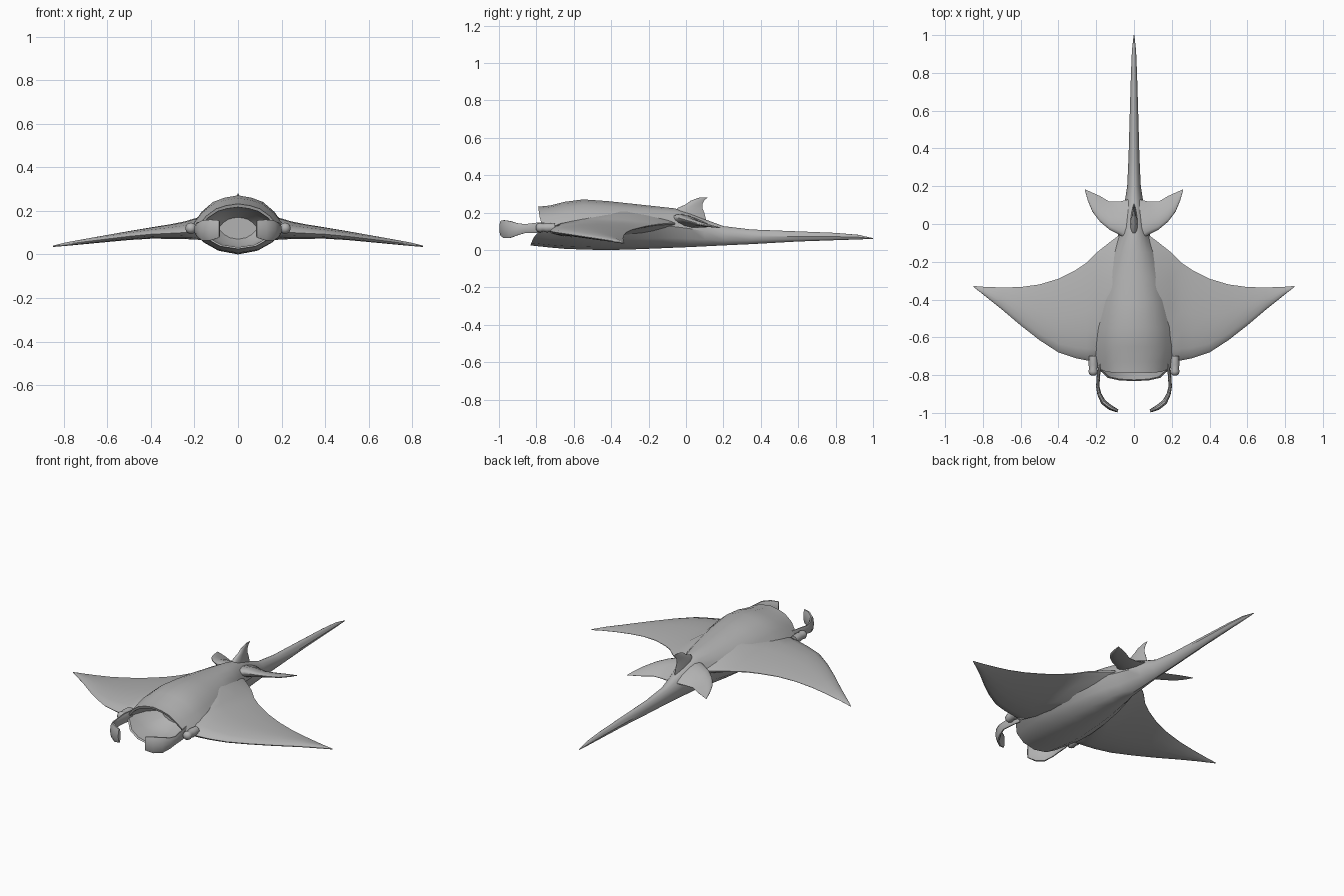
import bpy, bmesh, math

skin = bpy.data.materials.new("grey skin")
skin.diffuse_color = (0.45, 0.45, 0.45, 1)


def finish(name, bm, angle=40):
    """Turn a bmesh into a smooth-shaded object."""
    bmesh.ops.recalc_face_normals(bm, faces=bm.faces)
    mesh = bpy.data.meshes.new(name)
    bm.to_mesh(mesh)
    bm.free()
    mesh.materials.append(skin)
    obj = bpy.data.objects.new(name, mesh)
    bpy.context.collection.objects.link(obj)
    bpy.ops.object.select_all(action='DESELECT')
    obj.select_set(True)
    bpy.context.view_layer.objects.active = obj
    bpy.ops.object.shade_smooth_by_angle(angle=math.radians(angle))
    return obj


def loft(name, rings, angle=40):
    """Skin a list of equal-length point rings and cap both ends."""
    bm = bmesh.new()
    loops = [[bm.verts.new(p) for p in ring] for ring in rings]
    n = len(loops[0])
    for a, b in zip(loops, loops[1:]):
        for i in range(n):
            j = (i + 1) % n
            bm.faces.new((a[i], a[j], b[j], b[i]))
    bm.faces.new(loops[0])
    bm.faces.new(loops[-1])
    return finish(name, bm, angle)


# Half cross-section of the body: (share of half width, share of height)
HALF = [(0, 1), (0.28, 0.93), (0.52, 0.8), (0.76, 0.5), (1, 0),
        (0.72, -0.55), (0.42, -0.87), (0, -1)]


def body_ring(y, w, top, side, bot):
    yt, ys, yb = y if isinstance(y, tuple) else (y, y, y)
    pts = []
    for u, f in HALF:
        z = side + (f * (top - side) if f > 0 else -f * (bot - side))
        k = abs(f) ** 0.5
        pts.append((u * w, ys + ((yt if f > 0 else yb) - ys) * k, z))
    return pts + [(-x, y, z) for x, y, z in pts[-2:0:-1]]


# Body: mouth cavity, lips, back and tail in one skin
loft("body_and_tail", [body_ring(*s) for s in [
    (-0.60, 0.09, 0.17, 0.12, 0.07),
    (-0.66, 0.145, 0.2, 0.12, 0.04),
    (-0.73, 0.172, 0.215, 0.12, 0.03),
    ((-0.785, -0.765, -0.825), 0.18, 0.217, 0.12, 0.033),
    ((-0.79, -0.765, -0.832), 0.192, 0.232, 0.12, 0.025),
    (-0.73, 0.205, 0.238, 0.12, 0.014),
    (-0.65, 0.22, 0.258, 0.12, 0.007),
    (-0.55, 0.22, 0.271, 0.12, 0.003),
    (-0.42, 0.2, 0.262, 0.12, 0.0),
    (-0.28, 0.17, 0.247, 0.125, 0.004),
    (-0.15, 0.125, 0.233, 0.13, 0.009),
    (-0.06, 0.085, 0.223, 0.125, 0.013),
    (0.02, 0.07, 0.2, 0.115, 0.016),
    (0.10, 0.052, 0.165, 0.1, 0.02),
    (0.20, 0.036, 0.128, 0.08, 0.025),
    (0.35, 0.029, 0.11, 0.073, 0.032),
    (0.60, 0.022, 0.1, 0.073, 0.046),
    (0.80, 0.016, 0.092, 0.072, 0.053),
    (0.92, 0.011, 0.082, 0.069, 0.057),
    (1.00, 0.002, 0.064, 0.062, 0.06)]])

# Fin cross-section: (share of chord, share of half thickness)
FOIL = [(0, 0), (0.03, 0.4), (0.12, 0.75), (0.3, 1), (0.5, 0.95),
        (0.75, 0.6), (0.93, 0.25), (1, 0.05)]


def fin(name, stations, place):
    """Stations: span, leading edge, trailing edge, mid height, half thickness, tilt."""
    rings = []
    for s, lead, trail, mid, half, tilt in stations:
        loop = FOIL + [(t, -h) for t, h in FOIL[:0:-1]]
        rings.append([place(s, lead + (trail - lead) * t,
                            mid + tilt * (t - 0.5) + half * h) for t, h in loop])
    return loft(name, rings, 50)


wing = [(0.04, -0.50, -0.03, 0.14, 0.08, 0.0),
        (0.12, -0.56, -0.09, 0.135, 0.075, 0.01),
        (0.19, -0.735, -0.145, 0.122, 0.048, 0.03),
        (0.25, -0.722, -0.205, 0.114, 0.038, 0.028),
        (0.31, -0.71, -0.245, 0.108, 0.032, 0.022),
        (0.40, -0.68, -0.29, 0.1, 0.025, 0.015),
        (0.50, -0.615, -0.32, 0.088, 0.02, 0.01),
        (0.60, -0.537, -0.334, 0.074, 0.016, 0.006),
        (0.70, -0.452, -0.336, 0.06, 0.012, 0.003),
        (0.79, -0.38, -0.333, 0.047, 0.008, 0.0),
        (0.85, -0.333, -0.328, 0.037, 0.003, 0.0)]
pelvic = [(0.03, -0.09, 0.13, 0.15, 0.035, -0.04),
          (0.08, -0.055, 0.118, 0.15, 0.028, -0.05),
          (0.13, -0.03, 0.118, 0.147, 0.018, -0.045),
          (0.18, 0.012, 0.148, 0.14, 0.012, -0.035),
          (0.22, 0.065, 0.166, 0.132, 0.008, -0.02),
          (0.245, 0.125, 0.177, 0.125, 0.005, -0.01),
          (0.26, 0.178, 0.184, 0.12, 0.002, 0.0)]

# Curled mouth lobes: x, y, normal angle in plan, half thickness, z low, z high
lobe = [(0.178, -0.74, 0, 0.008, 0.09, 0.15),
        (0.188, -0.80, 0, 0.009, 0.09, 0.148),
        (0.192, -0.86, -5, 0.009, 0.09, 0.14),
        (0.184, -0.90, -25, 0.011, 0.078, 0.145),
        (0.163, -0.942, -45, 0.014, 0.062, 0.158),
        (0.125, -0.972, -60, 0.014, 0.062, 0.162),
        (0.085, -0.99, -70, 0.008, 0.075, 0.158)]

for side, sx in (("right", 1), ("left", -1)):
    place = lambda s, c, h: (sx * s, c, h)
    fin(side + "_wing", wing, place)
    fin(side + "_pelvic_fin", pelvic, place)

    rings = []
    for x, y, ang, th, lo, hi in lobe:
        a = math.radians(ang)
        ring = []
        for k in range(10):
            q = math.tau * k / 10
            d = th * math.cos(q)
            ring.append((sx * (x + d * math.cos(a)), y + d * math.sin(a),
                         (lo + hi) / 2 + (hi - lo) / 2 * math.sin(q)))
        rings.append(ring)
    loft(side + "_mouth_lobe", rings, 50)

    # Eye: short rounded peg facing forward
    peg = [(-0.70, 0.022), (-0.745, 0.025), (-0.765, 0.021), (-0.78, 0.026),
           (-0.795, 0.021), (-0.803, 0.008)]
    loft(side + "_eye", [[(sx * 0.216 + r * math.cos(math.tau * k / 12), y,
                           0.12 + r * math.sin(math.tau * k / 12))
                          for k in range(12)] for y, r in peg], 60)

# Dorsal fin at the base of the tail
fin("dorsal_fin", [(0.15, -0.07, 0.11, 0, 0.024, 0),
                   (0.20, -0.065, 0.098, 0, 0.02, 0),
                   (0.225, -0.045, 0.087, 0, 0.016, 0),
                   (0.245, 0.0, 0.088, 0, 0.011, 0),
                   (0.265, 0.027, 0.098, 0, 0.007, 0),
                   (0.28, 0.07, 0.114, 0, 0.002, 0)],
    lambda s, c, h: (h, c, s))
